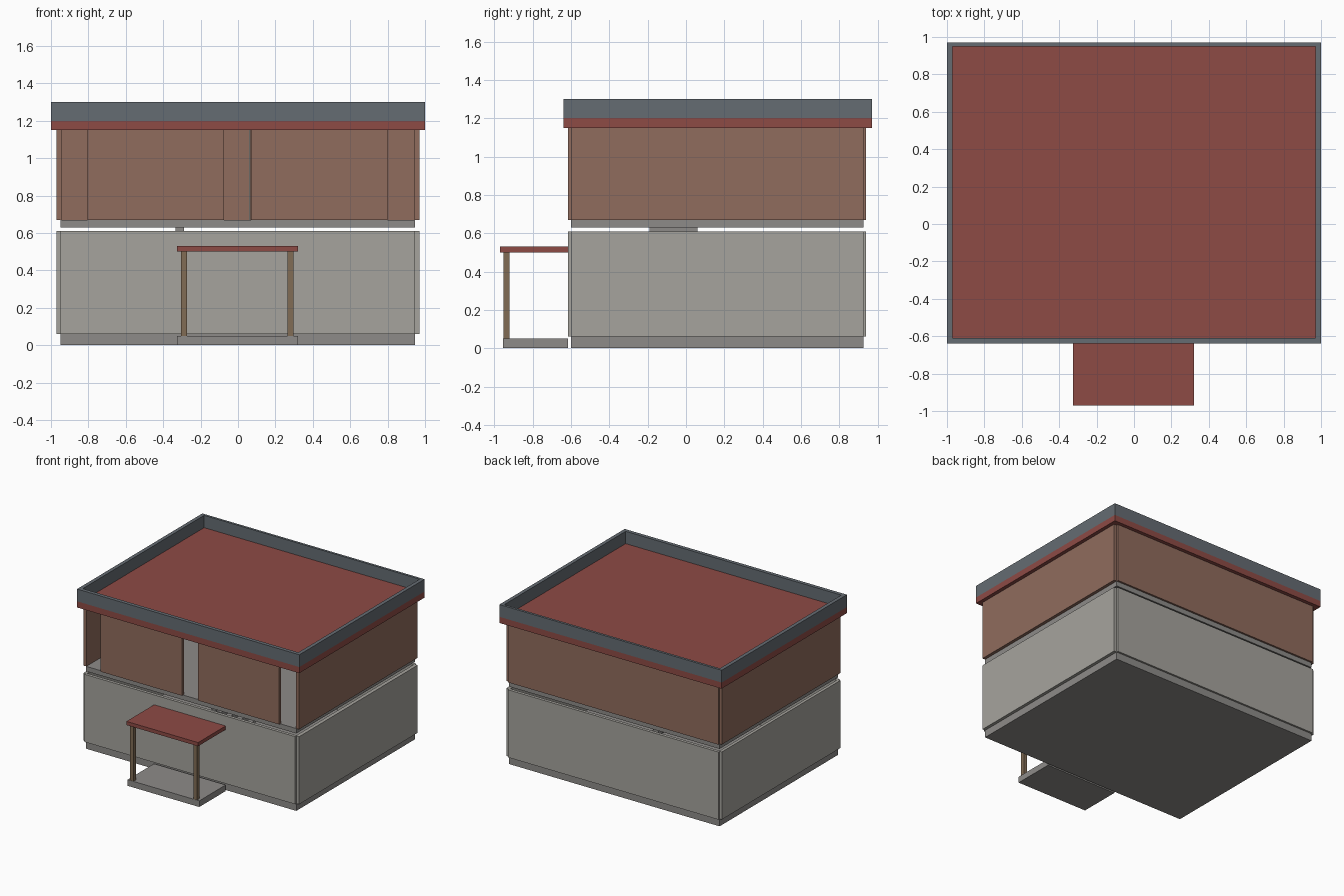
import bpy

if "Cube" in bpy.data.objects:
    bpy.data.objects.remove(bpy.data.objects["Cube"])


def material(name, rgb):
    m = bpy.data.materials.new(name)
    m.diffuse_color = (*rgb, 1)
    m.use_nodes = True
    m.node_tree.nodes["Principled BSDF"].inputs["Base Color"].default_value = m.diffuse_color
    return m


RED = material("red_roofing", (0.27, 0.07, 0.06))
BROWN = material("brown_cladding", (0.28, 0.15, 0.11))
WOOD = material("timber", (0.22, 0.15, 0.09))
SLATE = material("slate", (0.13, 0.15, 0.17))
STONE = material("stone", (0.38, 0.37, 0.34))
CONCRETE = material("concrete", (0.27, 0.26, 0.25))


def box(name, x, y, z, mat):
    """Box from (min, max) ranges on each axis."""
    verts = [(a, b, c) for a in x for b in y for c in z]
    faces = [(0, 1, 3, 2), (4, 6, 7, 5), (0, 4, 5, 1),
             (2, 3, 7, 6), (0, 2, 6, 4), (1, 5, 7, 3)]
    me = bpy.data.meshes.new(name)
    me.from_pydata(verts, [], faces)
    me.materials.append(mat)
    ob = bpy.data.objects.new(name, me)
    bpy.context.collection.objects.link(ob)
    return ob


SX, SY = (-0.95, 0.945), (-0.60, 0.925)   # floor plate extents

# Floor plates
box("ground_slab", SX, SY, (0, 0.06), CONCRETE)
box("upper_slab", SX, SY, (0.63, 0.67), CONCRETE)

# Outer walls of both storeys, corners left notched
for level, z, mat in (("lower", (0.06, 0.61), STONE), ("upper", (0.67, 1.15), BROWN)):
    box(level + "_left_wall", (-0.97, -0.945), SY, z, mat)
    box(level + "_right_wall", (0.94, 0.97), SY, z, mat)
    box(level + "_back_wall", SX, (0.915, 0.94), z, mat)
box("lower_front_wall", SX, (-0.615, -0.59), (0.06, 0.61), STONE)

# Upper front panels with open gaps between them
box("upper_front_panel_left", (-0.805, -0.075), (-0.615, -0.59), (0.67, 1.15), BROWN)
box("upper_front_panel_right", (0.07, 0.80), (-0.615, -0.59), (0.67, 1.15), BROWN)
box("upper_partition", (0.058, 0.068), (-0.58, 0.915), (0.67, 1.15), STONE)

# Interior stair rising towards the left
STEPS = 14
for i in range(STEPS):
    top = 0.06 + 0.57 * (i + 1) / STEPS
    x = 0.295 - 0.045 * i
    box(f"stair_step_{i + 1}", (x - 0.045, x), (-0.19, 0.06), (top - 0.04, top), CONCRETE)

# Flat roof with parapet
box("roof_slab", (-1, 1), (-0.64, 0.97), (1.15, 1.20), RED)
Z = (1.20, 1.30)
box("parapet_front", (-1, 1), (-0.64, -0.61), Z, SLATE)
box("parapet_back", (-1, 1), (0.95, 0.97), Z, SLATE)
box("parapet_left", (-1, -0.97), (-0.61, 0.95), Z, SLATE)
box("parapet_right", (0.97, 1), (-0.61, 0.95), Z, SLATE)

# Entrance porch
box("porch_slab", (-0.325, 0.32), (-0.955, -0.615), (0, 0.05), CONCRETE)
box("porch_canopy", (-0.325, 0.32), (-0.97, -0.615), (0.50, 0.53), RED)
for side, x in (("left", -0.305), ("right", 0.265)):
    box(f"porch_post_{side}", (x, x + 0.033), (-0.953, -0.922), (0.05, 0.50), WOOD)
